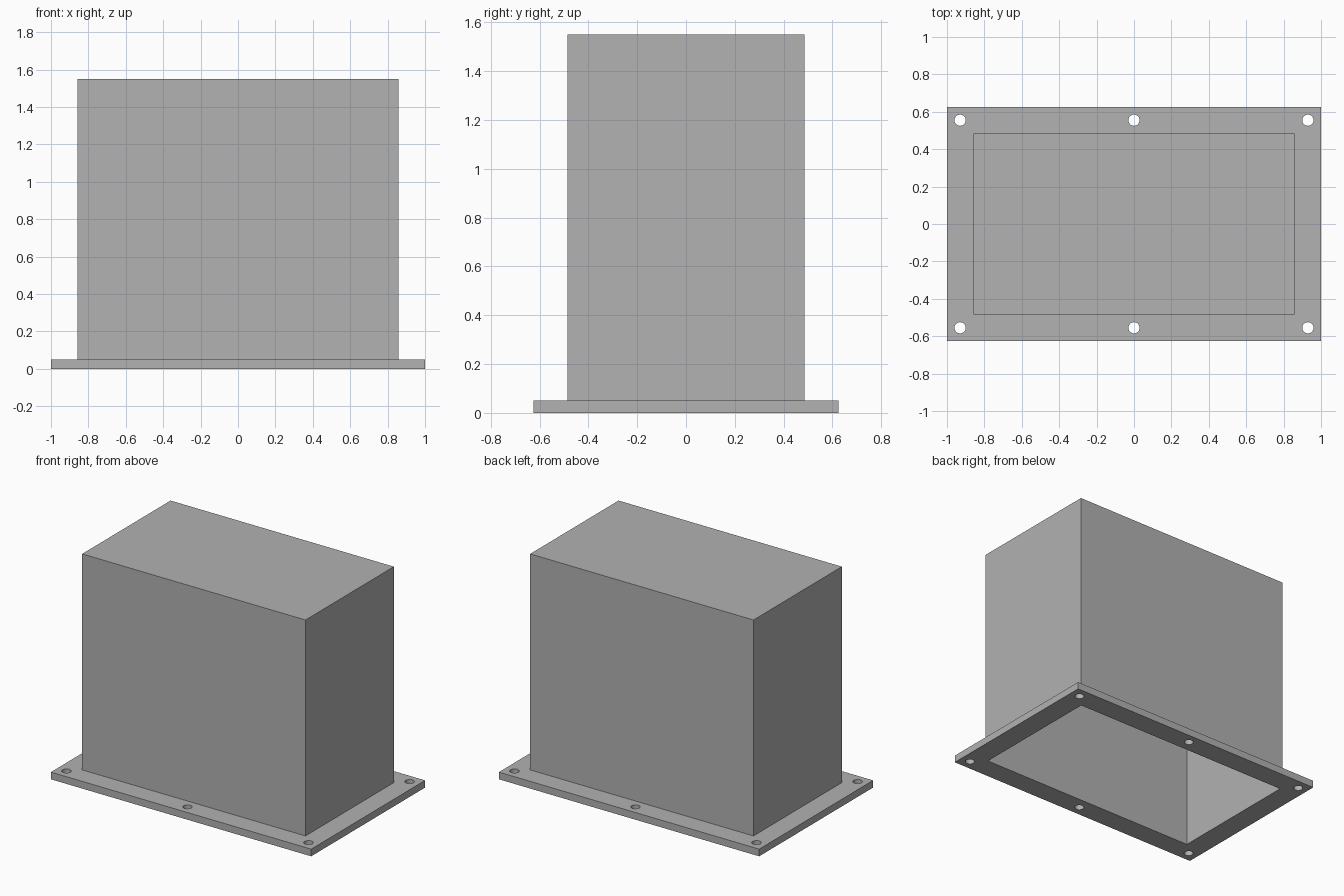
import bpy
import bmesh
from mathutils import Matrix, Vector

FLANGE = Vector((2.0, 1.25, 0.05))
BOX = Vector((1.716, 0.97, 1.5))
WALL = 0.0125
HOLE_RADIUS = 0.03
HOLE_X, HOLE_Y = 0.93, 0.555

default = bpy.data.objects.get("Cube")
if default:
    bpy.data.objects.remove(default, do_unlink=True)

grey = bpy.data.materials.new("plain grey")
grey.use_nodes = True
colour = (0.445, 0.445, 0.445, 1)
grey.diffuse_color = colour
grey.node_tree.nodes["Principled BSDF"].inputs["Base Color"].default_value = colour


def add_object(name, bm):
    mesh = bpy.data.meshes.new(name)
    bm.to_mesh(mesh)
    bm.free()
    mesh.materials.append(grey)
    obj = bpy.data.objects.new(name, mesh)
    bpy.context.collection.objects.link(obj)
    return obj


def add_block(bm, size, bottom):
    centre = Vector((0, 0, bottom + size.z / 2))
    bmesh.ops.create_cube(bm, size=1, matrix=Matrix.Translation(centre) @ Matrix.Diagonal(size.to_4d()))


# Cutters: the central opening and six bolt holes
bm = bmesh.new()
add_block(bm, Vector((BOX.x - 2 * WALL, BOX.y - 2 * WALL, 0.3)), -0.1)
for x in (-HOLE_X, 0, HOLE_X):
    for y in (-HOLE_Y, HOLE_Y):
        bmesh.ops.create_cone(bm, cap_ends=True, segments=32, radius1=HOLE_RADIUS,
                              radius2=HOLE_RADIUS, depth=0.3,
                              matrix=Matrix.Translation((x, y, 0)))
cutter = add_object("flange_cutter", bm)
cutter.hide_render = True
cutter.hide_set(True)

# Mounting flange
bm = bmesh.new()
add_block(bm, FLANGE, 0)
flange = add_object("mounting_flange", bm)
cut = flange.modifiers.new("openings", "BOOLEAN")
cut.operation = "DIFFERENCE"
cut.solver = "EXACT"
cut.object = cutter
bpy.context.view_layer.objects.active = flange
flange.select_set(True)
bpy.ops.object.modifier_apply(modifier=cut.name)
bpy.data.objects.remove(cutter, do_unlink=True)
bpy.ops.object.shade_smooth_by_angle()

# Hollow housing, open underneath
bm = bmesh.new()
add_block(bm, BOX, FLANGE.z)
bm.normal_update()
bmesh.ops.delete(bm, geom=[f for f in bm.faces if f.normal.z < -0.5], context="FACES")
housing = add_object("hollow_housing", bm)
shell = housing.modifiers.new("wall_thickness", "SOLIDIFY")
shell.thickness = WALL
shell.offset = -1
shell.use_even_offset = True
